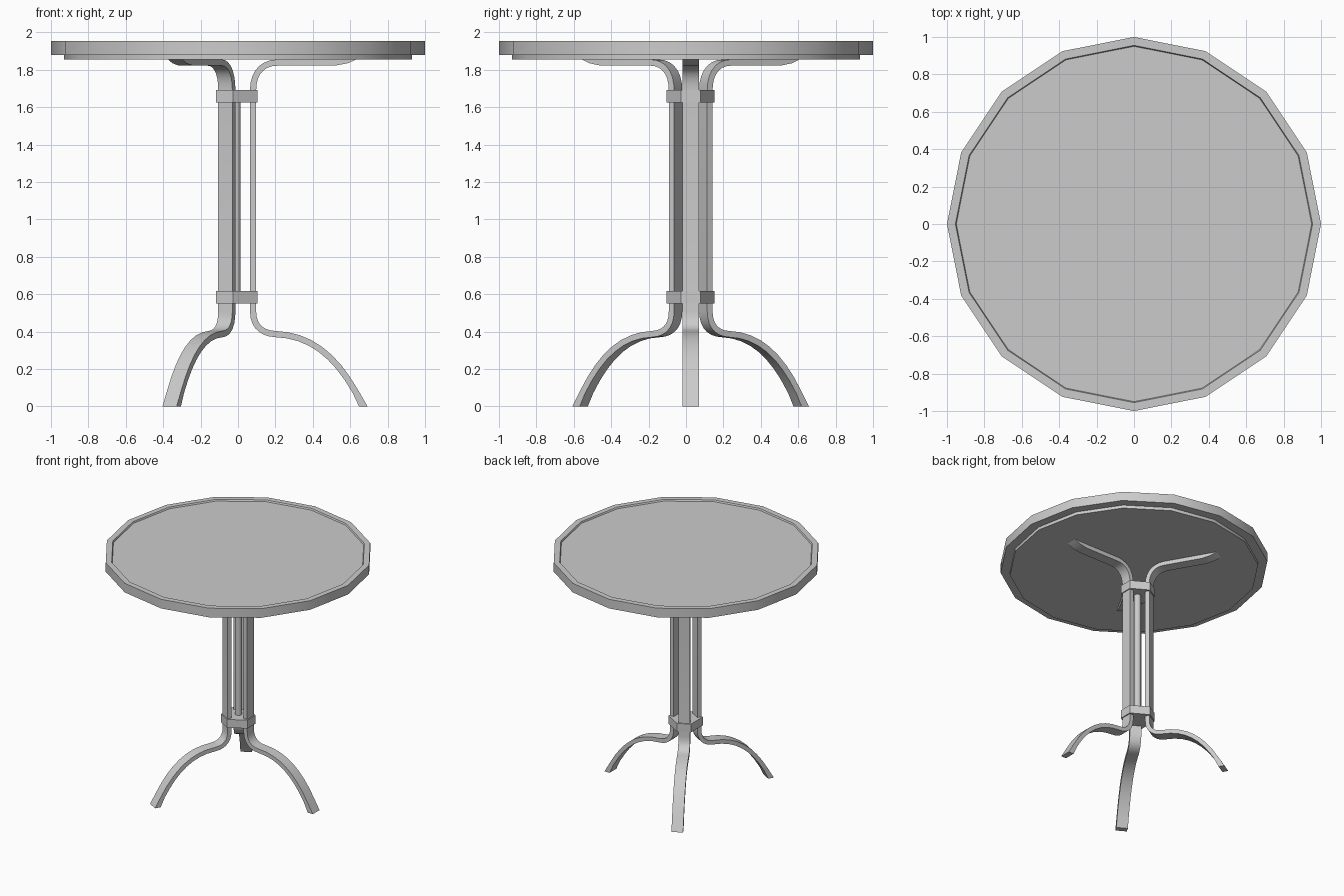
import bpy, bmesh, math
from mathutils import Vector
from mathutils.geometry import interpolate_bezier

if "Cube" in bpy.data.objects:
    bpy.data.objects.remove(bpy.data.objects["Cube"])

# Single plain grey used by every part
grey = bpy.data.materials.new("plain_grey")
grey.use_nodes = True
colour = (0.6, 0.6, 0.6, 1)
grey.diffuse_color = colour
grey.node_tree.nodes["Principled BSDF"].inputs["Base Color"].default_value = colour

AXIS = Vector((-0.013, 0.025, 0))  # pedestal axis, slightly off the top's centre
SPREAD = [math.radians(a) for a in (0, 120, 240)]


def finish(name, bm, location=(0, 0, 0), turn=0):
    bmesh.ops.recalc_face_normals(bm, faces=bm.faces)
    mesh = bpy.data.meshes.new(name)
    bm.to_mesh(mesh)
    bm.free()
    obj = bpy.data.objects.new(name, mesh)
    bpy.context.collection.objects.link(obj)
    obj.location = location
    obj.rotation_euler.z = turn
    mesh.materials.append(grey)
    bpy.ops.object.select_all(action='DESELECT')
    obj.select_set(True)
    bpy.context.view_layer.objects.active = obj
    bpy.ops.object.shade_smooth_by_angle(angle=math.radians(30))
    return obj


def lathe(name, profile, sides, location=(0, 0, 0)):
    """Stack rings of (radius, height) and cap both ends."""
    bm = bmesh.new()
    rings = []
    for r, z in profile:
        angles = [math.tau * i / sides for i in range(sides)]
        rings.append([bm.verts.new((r * math.cos(a), r * math.sin(a), z)) for a in angles])
    for low, high in zip(rings, rings[1:]):
        for i in range(sides):
            j = (i + 1) % sides
            bm.faces.new((low[i], low[j], high[j], high[i]))
    bm.faces.new(rings[0])
    bm.faces.new(rings[-1])
    return finish(name, bm, location)


def prism(name, points, depth, location=(0, 0, 0), turn=0):
    """Extrude a closed outline along a depth vector."""
    bm = bmesh.new()
    face = bm.faces.new([bm.verts.new(p) for p in points])
    moved = bmesh.ops.extrude_face_region(bm, geom=[face], use_keep_orig=True)
    verts = [v for v in moved["geom"] if isinstance(v, bmesh.types.BMVert)]
    bmesh.ops.translate(bm, verts=verts, vec=depth)
    return finish(name, bm, location, turn)


def curve(a, b, c, d, steps):
    return interpolate_bezier(*[Vector((r, 0, z)) for r, z in (a, b, c, d)], steps)


# Table top: raised rim round a shallow recess, smaller disc beneath
lathe("table_top", [(0.93, 1.855), (0.93, 1.88), (1, 1.88), (1, 1.955),
                    (0.955, 1.955), (0.95, 1.943)], 16)

# Centre line of a bent leg, from foot to support arm
path = curve((0.683, 0), (0.56, 0.25), (0.42, 0.38), (0.213, 0.387), 10)
path += curve((0.213, 0.387), (0.14, 0.39), (0.0935, 0.43), (0.0935, 0.51), 8)[1:]
path += curve((0.0935, 1.69), (0.0935, 1.78), (0.14, 1.8385), (0.225, 1.8385), 8)
path.append(Vector((0.53, 0, 1.8385)))

# Offset the centre line to both sides to make the bar's outline
HALF_THICK, WIDTH = 0.0165, 0.087
outer, inner = [], []
for i, p in enumerate(path):
    along = path[min(i + 1, len(path) - 1)] - path[max(i - 1, 0)]
    side = Vector((along.z, 0, -along.x)).normalized() * HALF_THICK
    if i == 0:
        side = Vector((0.023, 0, 0))  # foot is cut level with the floor
    outer.append(p + side)
    inner.append(p - side)
arm_tip = [Vector((0.6, 0, 1.835)), Vector((0.645, 0, 1.855))]
outline = outer + arm_tip + inner[::-1]
shift = Vector((0, WIDTH / 2, 0))

for number, turn in enumerate(SPREAD, 1):
    prism(f"leg_{number}", [p - shift for p in outline], shift * 2, AXIS, turn)

# Six-sided collars clamping the legs
corners = []
for a in SPREAD:
    out = Vector((math.cos(a), math.sin(a), 0))
    across = Vector((-out.y, out.x, 0))
    corners += [out * 0.118 - across * 0.052, out * 0.118 + across * 0.052]
for name, z in (("lower_collar", 0.55), ("upper_collar", 1.625)):
    prism(name, corners, Vector((0, 0, 0.068)), AXIS + Vector((0, 0, z)))

# Slim rod between the collars
lathe("centre_rod", [(0.027, 0.56), (0.027, 1.68)], 16, AXIS)
